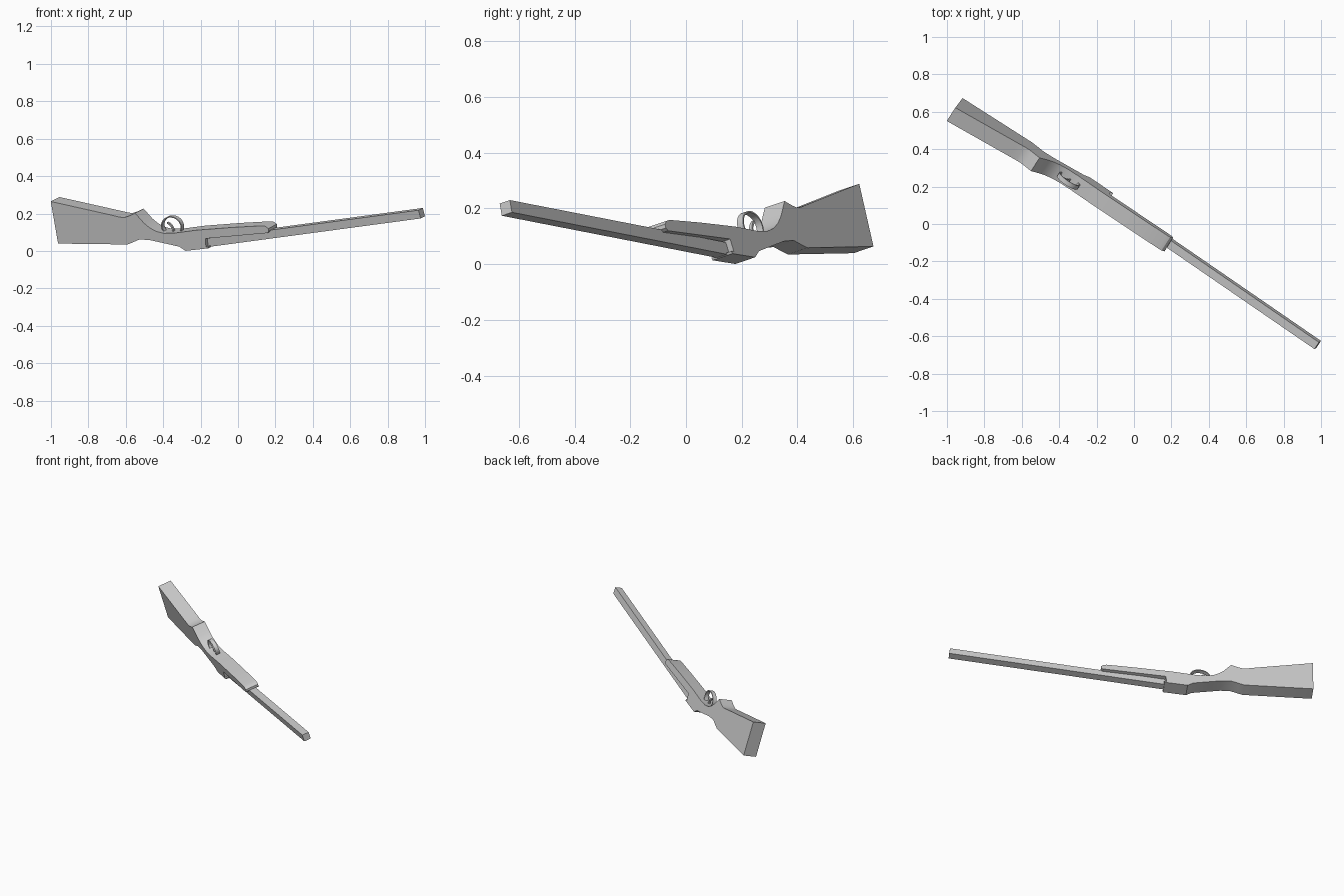
import bpy, bmesh, math
from mathutils import Matrix, Vector

if "Cube" in bpy.data.objects:
    bpy.data.objects.remove(bpy.data.objects["Cube"])

# Local frame: x along the barrel, y across the width, z towards the trigger guard
u = Vector((0.819, -0.563, 0.110)).normalized()
v = Vector((0.519, 0.810, 0.2736))
v = (v - u * v.dot(u)).normalized()
w = u.cross(v)
FRAME = Matrix((u, v, w)).transposed().to_4x4()
MID = 0.042


def extrude_profile(name, points, half):
    """Prism from an (x, z) outline, symmetric about the middle plane."""
    bm = bmesh.new()
    face = bm.faces.new([bm.verts.new((x, MID - half, z)) for x, z in points])
    new = bmesh.ops.extrude_face_region(bm, geom=[face])["geom"]
    bmesh.ops.translate(bm, vec=(0, 2 * half, 0),
                        verts=[g for g in new if isinstance(g, bmesh.types.BMVert)])
    bmesh.ops.recalc_face_normals(bm, faces=bm.faces)
    mesh = bpy.data.meshes.new(name)
    bm.to_mesh(mesh)
    bm.free()
    mesh.transform(FRAME)
    obj = bpy.data.objects.new(name, mesh)
    bpy.context.collection.objects.link(obj)
    bpy.ops.object.select_all(action='DESELECT')
    obj.select_set(True)
    bpy.context.view_layer.objects.active = obj
    bpy.ops.object.shade_smooth_by_angle(angle=math.radians(25))
    return obj


def strip(path, thick):
    """Outline of a band that follows an open path."""
    pts = [Vector(p) for p in path]
    outer, inner = [], []
    for i, p in enumerate(pts):
        d = (pts[min(i + 1, len(pts) - 1)] - pts[max(i - 1, 0)]).normalized()
        n = Vector((-d.y, d.x)) * thick / 2
        outer.append(p + n)
        inner.append(p - n)
    return outer + inner[::-1]


# Stock: butt, grip, receiver and fore-end with a stepped barrel channel
extrude_profile("stock", [
    (-1.101, 0.404), (-0.73, 0.283), (-0.69, 0.269), (-0.662, 0.264), (-0.635, 0.268),
    (-0.588, 0.280), (-0.548, 0.220), (-0.520, 0.190), (-0.485, 0.166), (-0.440, 0.150),
    (-0.373, 0.143), (-0.231, 0.143), (0.0, 0.132), (0.195, 0.119), (0.215, 0.113),
    (0.228, 0.099), (0.227, 0.085), (0.215, 0.076), (-0.185, 0.091), (-0.195, 0.045),
    (-0.179, 0.045), (-0.183, 0.036), (-0.329, 0.039), (-0.362, 0.066), (-0.45, 0.095),
    (-0.54, 0.124), (-0.603, 0.134), (-0.65, 0.123), (-0.686, 0.1157), (-1.1225, 0.171),
], 0.044)

# Barrel
extrude_profile("barrel", [(-0.25, 0.039), (1.191, 0.039), (1.191, 0.085), (-0.25, 0.085)], 0.0225)

# Trigger guard: elliptical band sunk into the stock
guard = [(-0.402 + 0.062 * math.cos(a), 0.175 + 0.052 * math.sin(a))
         for a in (math.radians(-50 + 280 * i / 20) for i in range(21))]
extrude_profile("trigger_guard", strip(guard, 0.006), 0.013)

# Trigger
extrude_profile("trigger", strip([(-0.405, 0.135), (-0.402, 0.155), (-0.406, 0.172),
                                  (-0.415, 0.186), (-0.428, 0.196)], 0.009), 0.006)
